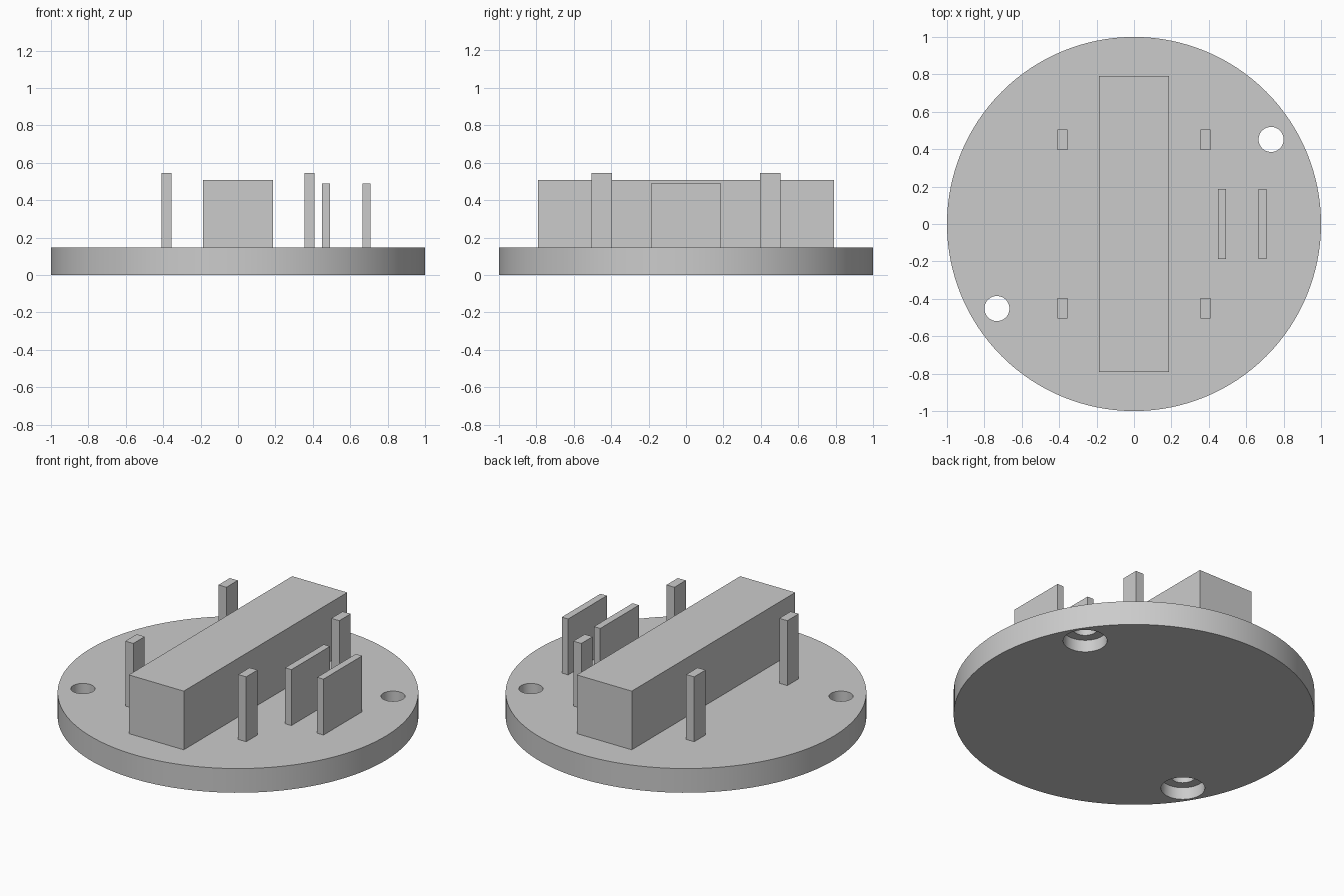
import bpy
import math

cube = bpy.data.objects.get("Cube")
if cube:
    bpy.data.objects.remove(cube, do_unlink=True)

# Single grey material
grey = bpy.data.materials.new("plain_grey")
grey.use_nodes = True
COLOR = (0.6, 0.6, 0.6, 1)
grey.diffuse_color = COLOR
grey.node_tree.nodes["Principled BSDF"].inputs["Base Color"].default_value = COLOR

BASE_H = 0.148


def cylinder(name, radius, x, y, z0, z1, sides):
    bpy.ops.mesh.primitive_cylinder_add(vertices=sides, radius=radius, depth=z1 - z0,
                                        location=(x, y, (z0 + z1) / 2))
    obj = bpy.context.object
    obj.name = name
    obj.data.materials.append(grey)
    return obj


def upright_box(name, x, y, width, length, top):
    """Box standing on the base plate."""
    bpy.ops.mesh.primitive_cube_add(size=1, location=(x, y, (BASE_H + top) / 2))
    obj = bpy.context.object
    obj.name = name
    obj.scale = (width, length, top - BASE_H)
    bpy.ops.object.transform_apply(location=False, rotation=False, scale=True)
    obj.data.materials.append(grey)
    return obj


# Round base plate with two screw holes, counterbored from below
base = cylinder("base_plate", 1, 0, 0, 0, BASE_H, 128)
cutters = []
for s in (-1, 1):
    x, y = s * 0.733, s * 0.452
    cutters.append(cylinder("screw_hole_cutter", 0.067, x, y, -0.1, 0.3, 48))
    cutters.append(cylinder("counterbore_cutter", 0.122, x, y, -0.1, BASE_H / 2, 48))

bpy.ops.object.select_all(action="DESELECT")
base.select_set(True)
bpy.context.view_layer.objects.active = base
for cutter in cutters:
    cutter.hide_render = True
    mod = base.modifiers.new("hole", "BOOLEAN")
    mod.operation = "DIFFERENCE"
    mod.solver = "EXACT"
    mod.object = cutter
    bpy.ops.object.modifier_apply(modifier=mod.name)
for cutter in cutters:
    bpy.data.objects.remove(cutter, do_unlink=True)
bpy.ops.object.shade_smooth_by_angle(angle=math.radians(30))

# Long central block
upright_box("central_block", 0, 0, 0.372, 1.58, 0.507)

# Four corner posts
for side, sx in (("right", -1), ("left", 1)):
    for end, sy in (("front", -1), ("back", 1)):
        upright_box(f"{end}_{side}_post", sx * 0.382, sy * 0.45, 0.054, 0.11, 0.545)

# Pair of parallel plates on the left
for name, x in (("inner_plate", 0.471), ("outer_plate", 0.688)):
    upright_box(name, x, 0, 0.043, 0.374, 0.49)
